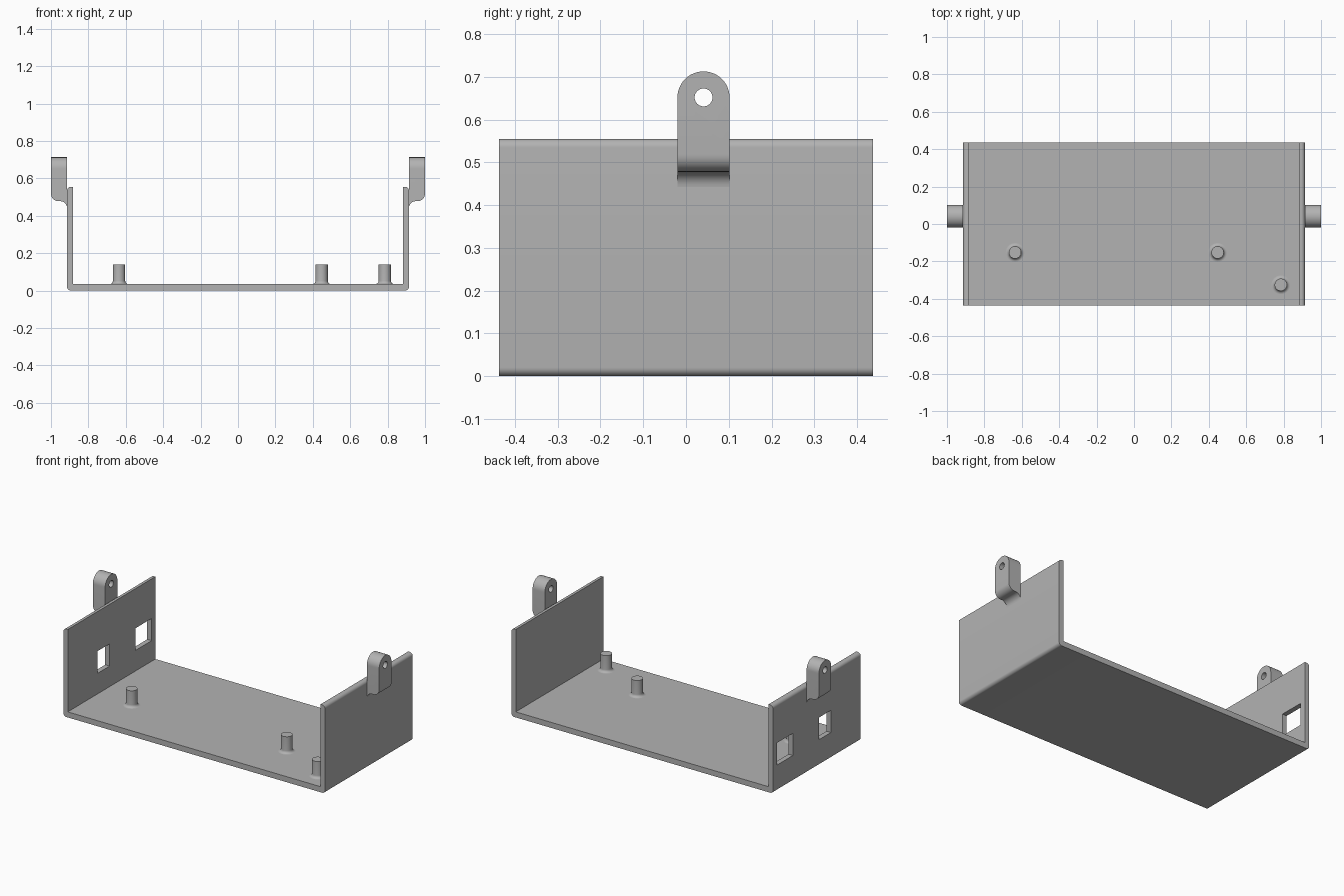
import bpy, bmesh, math
from mathutils import Vector, Matrix

cube = bpy.data.objects.get("Cube")
if cube:
    bpy.data.objects.remove(cube, do_unlink=True)

GREY = (0.45, 0.45, 0.45, 1)
mat = bpy.data.materials.new("plain grey")
mat.use_nodes = True
mat.diffuse_color = GREY
mat.node_tree.nodes["Principled BSDF"].inputs["Base Color"].default_value = GREY


def arc(cx, cz, r, start, end, n=8):
    """Points on an arc, angles in degrees."""
    angles = [math.radians(start + (end - start) * i / n) for i in range(n + 1)]
    return [(cx + r * math.cos(a), cz + r * math.sin(a)) for a in angles]


def finish(name, bm):
    bmesh.ops.recalc_face_normals(bm, faces=bm.faces)
    mesh = bpy.data.meshes.new(name)
    bm.to_mesh(mesh)
    bm.free()
    mesh.materials.append(mat)
    obj = bpy.data.objects.new(name, mesh)
    bpy.context.collection.objects.link(obj)
    return obj


def extrude(name, points, axis, low, high):
    """Extrude a closed (u, z) profile along the x or y axis."""
    place = (lambda u, z: (low, u, z)) if axis == "x" else (lambda u, z: (u, low, z))
    step = Vector((high - low, 0, 0)) if axis == "x" else Vector((0, high - low, 0))
    bm = bmesh.new()
    face = bm.faces.new([bm.verts.new(place(u, z)) for u, z in points])
    new = bmesh.ops.extrude_face_region(bm, geom=[face])["geom"]
    bmesh.ops.translate(bm, vec=step, verts=[v for v in new if isinstance(v, bmesh.types.BMVert)])
    return finish(name, bm)


def activate(obj):
    bpy.ops.object.select_all(action="DESELECT")
    obj.select_set(True)
    bpy.context.view_layer.objects.active = obj


def boolean(obj, tool, operation):
    mod = obj.modifiers.new("cut", "BOOLEAN")
    mod.operation, mod.object, mod.solver = operation, tool, "EXACT"
    activate(obj)
    bpy.ops.object.modifier_apply(modifier=mod.name)
    bpy.data.objects.remove(tool, do_unlink=True)


def smooth(obj):
    activate(obj)
    bpy.ops.object.shade_smooth_by_angle(angle=math.radians(30))


# Tray: U-shaped section with rounded outer edges
OUT, INN, FLOOR, TOP, HALF, R = 0.914, 0.883, 0.035, 0.555, 0.437, 0.02
side = ([(INN, FLOOR), (INN, TOP)]
        + arc(OUT - R, TOP - R, R, 90, 0)
        + arc(OUT - R, R, R, 0, -90))
tray = extrude("tray", side + [(-x, z) for x, z in reversed(side)], "y", -HALF, HALF)

# Two openings through the right wall
for y0, y1 in ((-0.14, -0.02), (0.24, 0.40)):
    hole = [(y0, 0.165), (y1, 0.165), (y1, 0.305), (y0, 0.305)]
    boolean(tray, extrude("opening_cutter", hole, "x", -1, -0.8), "DIFFERENCE")
smooth(tray)

# Mounting tabs: curved bracket section trimmed to a round top, with a hole
TAB_Y, TAB_Z, TAB_R = 0.041, 0.652, 0.061
section = ([(OUT, 0.75), (1, 0.75)]
           + arc(0.96, 0.518, 0.04, 0, -90)
           + arc(OUT + 0.036, 0.442, 0.036, 90, 180))
tab = extrude("left_tab", section, "y", -0.1, 0.2)
outline = ([(TAB_Y - TAB_R, 0.4), (TAB_Y + TAB_R, 0.4)]
           + arc(TAB_Y, TAB_Z, TAB_R, 0, 180, 24))
boolean(tab, extrude("outline_cutter", outline, "x", 0.8, 1.1), "INTERSECT")
pin = arc(TAB_Y, TAB_Z, 0.021, 0, 345, 23)
boolean(tab, extrude("hole_cutter", pin, "x", 0.8, 1.1), "DIFFERENCE")
smooth(tab)
right_tab = tab.copy()
right_tab.data = tab.data.copy()
right_tab.name = "right_tab"
right_tab.data.transform(Matrix.Scale(-1, 4, (1, 0, 0)))
right_tab.data.flip_normals()
bpy.context.collection.objects.link(right_tab)

# Standing posts with a filleted foot, turned from a profile
POST_R, FILLET = 0.033, 0.017
profile = ([(0, 0.14), (POST_R, 0.14)]
           + arc(POST_R + FILLET, FLOOR + FILLET, FILLET, 180, 270, 6))
for name, x, y in (("right_post", -0.636, -0.152),
                   ("middle_post", 0.447, -0.152),
                   ("left_post", 0.785, -0.325)):
    bm = bmesh.new()
    verts = [bm.verts.new((r, 0, z)) for r, z in profile]
    edges = [bm.edges.new(pair) for pair in zip(verts, verts[1:])]
    bmesh.ops.spin(bm, geom=verts + edges, axis=(0, 0, 1), cent=(0, 0, 0),
                   angle=math.tau, steps=32, use_duplicate=False)
    bmesh.ops.remove_doubles(bm, verts=bm.verts, dist=0.0005)
    bmesh.ops.translate(bm, vec=(x, y, 0), verts=bm.verts)
    post = finish(name, bm)
    # Open shells may be oriented either way; keep the top face upward
    top = max(post.data.polygons, key=lambda p: p.center.z)
    if top.normal.z < 0:
        post.data.flip_normals()
    smooth(post)
